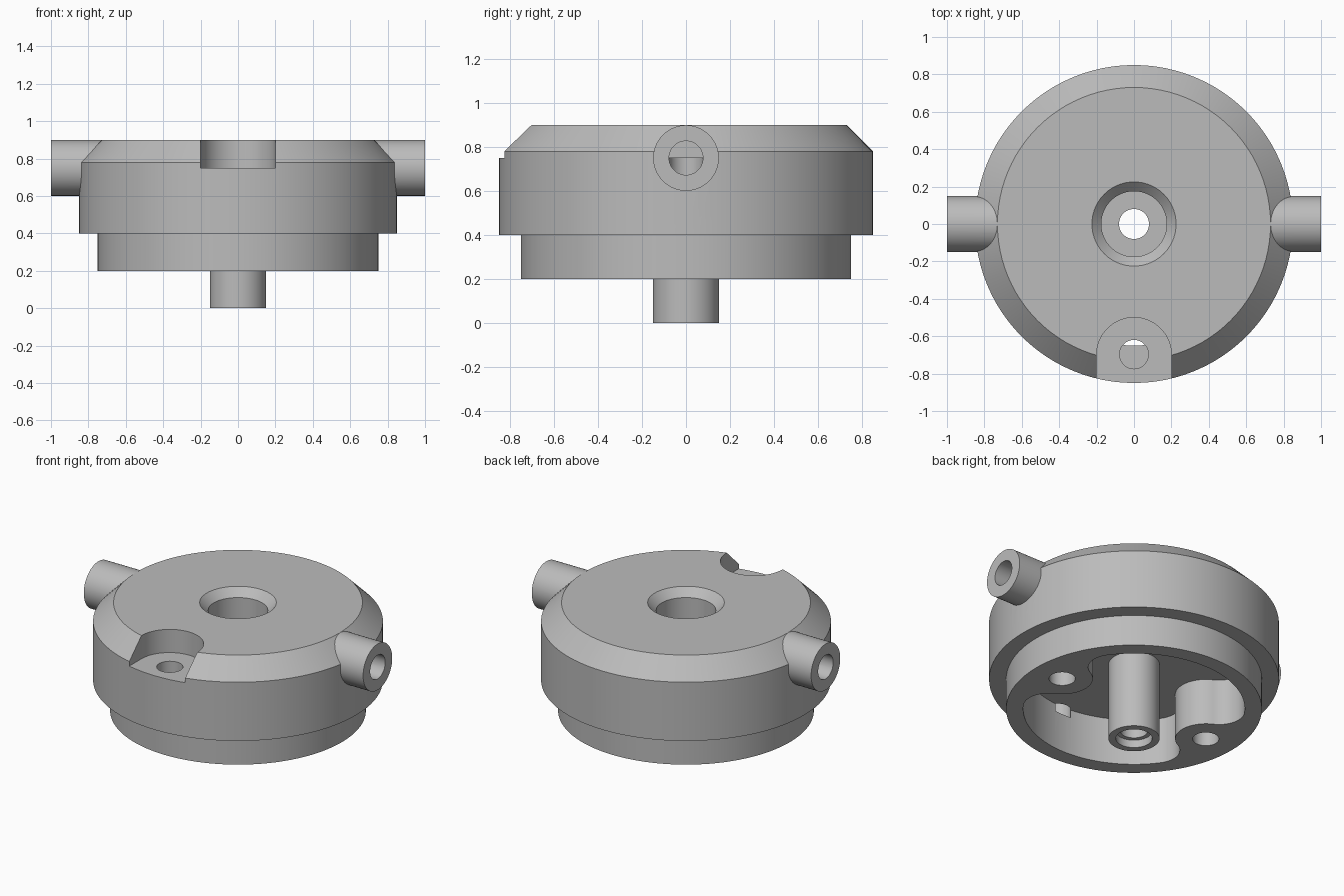
import bpy
import bmesh
from math import pi, sin, cos, atan2, sqrt, radians
from mathutils import Matrix, Vector

SEG = 96
WALL_R, BOSS_X, BOSS_R, FILLET = 0.65, 0.55, 0.18, 0.15
PORT_Z, BORE = 0.75, 0.077

cube = bpy.data.objects.get("Cube")
if cube:
    bpy.data.objects.remove(cube, do_unlink=True)

metal = bpy.data.materials.new("grey metal")
metal.use_nodes = True
metal.diffuse_color = (0.5, 0.5, 0.5, 1)
metal.node_tree.nodes["Principled BSDF"].inputs["Base Color"].default_value = (0.5, 0.5, 0.5, 1)


def finish(name, bm):
    bmesh.ops.recalc_face_normals(bm, faces=bm.faces)
    mesh = bpy.data.meshes.new(name)
    bm.to_mesh(mesh)
    bm.free()
    mesh.materials.append(metal)
    ob = bpy.data.objects.new(name, mesh)
    bpy.context.collection.objects.link(ob)
    return ob


def lathe(name, profile, matrix=Matrix()):
    """Closed solid of revolution from (radius, height) points."""
    bm = bmesh.new()
    rings = [[bm.verts.new((r * cos(2 * pi * i / SEG), r * sin(2 * pi * i / SEG), z))
              for i in range(SEG)] for r, z in profile]
    for a, b in zip(rings, rings[1:]):
        for i in range(SEG):
            j = (i + 1) % SEG
            bm.faces.new((a[i], a[j], b[j], b[i]))
    bm.faces.new(rings[0])
    bm.faces.new(rings[-1])
    bm.transform(matrix)
    return finish(name, bm)


def prism(name, outline, z0, z1):
    bm = bmesh.new()
    base = bm.faces.new([bm.verts.new((x, y, z0)) for x, y in outline])
    top = bmesh.ops.extrude_face_region(bm, geom=[base])["geom"]
    verts = [v for v in top if isinstance(v, bmesh.types.BMVert)]
    bmesh.ops.translate(bm, verts=verts, vec=(0, 0, z1 - z0))
    return finish(name, bm)


def rod(name, r, z0, z1, x=0, y=0):
    return lathe(name, [(r, z0), (r, z1)], Matrix.Translation((x, y, 0)))


def side_rod(name, r, x0, x1, side):
    turn = Matrix.Rotation(side * pi / 2, 4, "Y")
    return lathe(name, [(r, x0), (r, x1)], Matrix.Translation((0, 0, PORT_Z)) @ turn)


def combine(target, tool, operation):
    mod = target.modifiers.new(operation.lower(), "BOOLEAN")
    mod.operation, mod.solver, mod.object = operation, "EXACT", tool
    bpy.context.view_layer.objects.active = target
    bpy.ops.object.modifier_apply(modifier=mod.name)
    bpy.data.objects.remove(tool, do_unlink=True)


def arc(cx, cy, r, a0, a1, n):
    return [(cx + r * cos(a0 + (a1 - a0) * i / n), cy + r * sin(a0 + (a1 - a0) * i / n))
            for i in range(n + 1)]


def cavity_outline():
    """Round cavity with a filleted boss pushing in from each side."""
    near, far = WALL_R - FILLET, BOSS_R + FILLET
    fx = (near ** 2 + BOSS_X ** 2 - far ** 2) / (2 * BOSS_X)
    fy = sqrt(near ** 2 - fx ** 2)
    wall = atan2(fy, fx)
    boss = atan2(fy, fx - BOSS_X)
    upper = arc(BOSS_X, 0, BOSS_R, pi, boss, 12)
    upper += arc(fx, fy, FILLET, boss - pi, wall, 16)[1:]
    upper += arc(0, 0, WALL_R, wall, pi / 2, 20)[1:]
    upper += [(-x, y) for x, y in reversed(upper[:-1])]
    return upper + [(x, -y) for x, y in reversed(upper[1:-1])]


# Stepped, chamfered housing
body = lathe("housing", [(0.75, 0.2), (0.75, 0.4), (0.85, 0.4), (0.85, 0.78), (0.73, 0.9)])

# Underside cavity
combine(body, prism("cavity_cutter", cavity_outline(), 0.1, 0.5), "DIFFERENCE")

# Centre stem and the two side ports
combine(body, rod("centre_stem", 0.15, 0, 0.55), "UNION")
for side in (1, -1):
    combine(body, side_rod("side_port", 0.149, 0.5, 1, side), "UNION")

# Centre bore with countersunk top and recessed lower seat
bore = [(0.107, -0.1), (0.107, 0.05), (0.08, 0.05), (0.08, 0.6),
        (0.175, 0.6), (0.175, 0.85), (0.275, 0.95)]
combine(body, lathe("bore_cutter", bore), "DIFFERENCE")

# Side passages, each meeting a vertical passage in its boss
for side in (1, -1):
    combine(body, side_rod("port_cutter", BORE, BOSS_X, 1.1, side), "DIFFERENCE")
    combine(body, rod("boss_cutter", BORE, 0.1, PORT_Z, side * BOSS_X), "DIFFERENCE")

# Front notch with its drilled hole
notch = arc(0, -0.7, 0.2, 0, pi, 32) + [(-0.2, -1), (0.2, -1)]
combine(body, prism("notch_cutter", notch, 0.75, 1), "DIFFERENCE")
combine(body, rod("notch_hole_cutter", BORE, 0.45, 0.95, 0, -0.697), "DIFFERENCE")

bpy.ops.object.select_all(action="DESELECT")
body.select_set(True)
bpy.context.view_layer.objects.active = body
bpy.ops.object.shade_smooth_by_angle(angle=radians(30))
